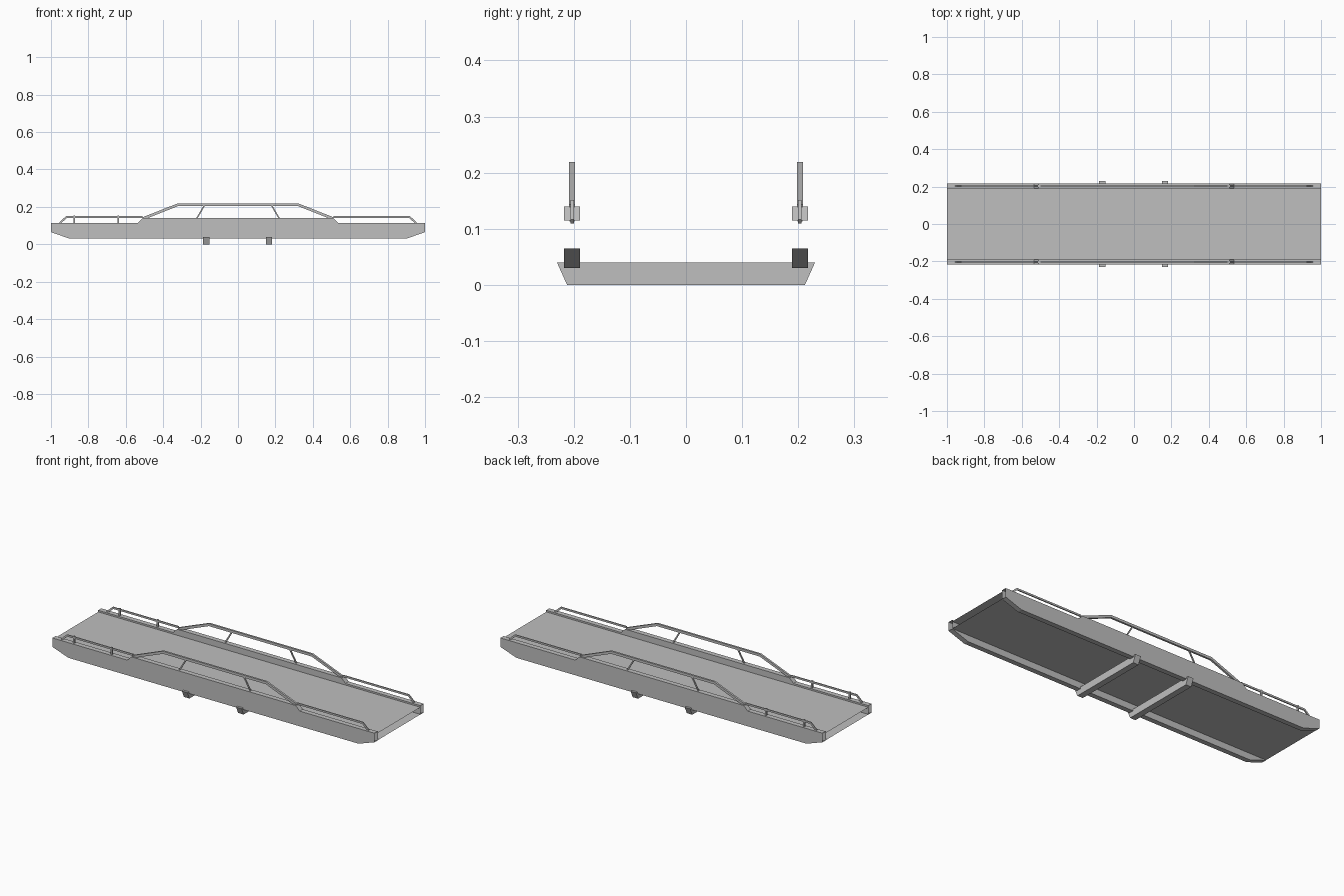
import bpy
import bmesh
from mathutils import Vector

if "Cube" in bpy.data.objects:
    bpy.data.objects.remove(bpy.data.objects["Cube"], do_unlink=True)

steel = bpy.data.materials.new("grey_steel")
steel.use_nodes = True
GREY = (0.52, 0.52, 0.52, 1)
steel.diffuse_color = GREY
steel.node_tree.nodes["Principled BSDF"].inputs["Base Color"].default_value = GREY


def finish(name, bm):
    mesh = bpy.data.meshes.new(name)
    bm.to_mesh(mesh)
    bm.free()
    mesh.materials.append(steel)
    obj = bpy.data.objects.new(name, mesh)
    bpy.context.collection.objects.link(obj)
    return obj


def extrude_side(name, outline, y0, y1, open_ends=False):
    """Extrude an x-z outline along y, optionally leaving the far ends open."""
    bm = bmesh.new()
    face = bm.faces.new([bm.verts.new((x, y0, z)) for x, z in outline])
    new = bmesh.ops.extrude_face_region(bm, geom=[face])["geom"]
    moved = [v for v in new if isinstance(v, bmesh.types.BMVert)]
    bmesh.ops.translate(bm, verts=moved, vec=(0, y1 - y0, 0))
    bmesh.ops.recalc_face_normals(bm, faces=bm.faces)
    if open_ends:
        ends = [f for f in bm.faces if all(abs(v.co.x) > 0.999 for v in f.verts)]
        bmesh.ops.delete(bm, geom=ends, context='FACES')
    return finish(name, bm)


def bar(name, path, thick, y, width):
    """Mitred flat bar along an x-z path, centred at y."""
    pts = [Vector(p) for p in path]
    upper, lower = [], []
    for i, p in enumerate(pts):
        before = (p - pts[i - 1]).normalized() if i else None
        after = (pts[i + 1] - p).normalized() if i < len(pts) - 1 else None
        a, b = before or after, after or before
        na, nb = Vector((-a.y, a.x)), Vector((-b.y, b.x))
        mitre = (na + nb).normalized()
        offset = mitre * (thick / 2 / mitre.dot(na))
        upper.append(p + offset)
        lower.append(p - offset)
    return extrude_side(name, upper + lower[::-1], y - width / 2, y + width / 2)


# Side girders with sloped toes and a raised middle
half = [(0.51, 0.14), (0.535, 0.115), (1, 0.115), (1, 0.065), (0.9, 0.03)]
girder = half + [(-x, z) for x, z in reversed(half)]

for side, s in (("left", 1), ("right", -1)):
    # Named by the side of the roadway
    tag = "back" if s > 0 else "front"
    extrude_side(tag + "_girder", girder, s * 0.189, s * 0.217, open_ends=True)
    y = s * 0.203

    # Raised middle truss rail and its two struts
    bar(tag + "_arch_rail", [(-0.51, 0.137), (-0.32, 0.212), (0.32, 0.212), (0.51, 0.137)],
        0.014, y, 0.011)
    for e in (-1, 1):
        end = "right" if e < 0 else "left"
        bar(f"{tag}_{end}_strut", [(e * 0.22, 0.139), (e * 0.18, 0.207)], 0.007, y, 0.006)
        # Low handrail
        bar(f"{tag}_{end}_handrail",
            [(e * 0.51, 0.146), (e * 0.917, 0.146), (e * 0.953, 0.113)],
            0.010, y, 0.006)

    # Posts on one end only
    for n, x in enumerate((-0.875, -0.64)):
        bar(f"{tag}_post_{n + 1}", [(x, 0.113), (x, 0.154)], 0.009, y, 0.009)

# Deck skins, open at both ends
for name, z, flip in (("deck_top", 0.106, False), ("deck_underside", 0.066, True)):
    bm = bmesh.new()
    corners = [(-1, -0.189), (1, -0.189), (1, 0.189), (-1, 0.189)]
    face = bm.faces.new([bm.verts.new((x, y, z)) for x, y in corners])
    if flip:
        face.normal_flip()
    finish(name, bm)

# Tapered cross beams under the girders
for name, x in (("right_cross_beam", -0.17), ("left_cross_beam", 0.166)):
    bm = bmesh.new()
    bmesh.ops.create_cube(bm, size=1)
    for v in bm.verts:
        top = v.co.z > 0
        reach = 0.23 if top else 0.212
        v.co = (x + v.co.x * 0.034, reach if v.co.y > 0 else -reach, 0.04 if top else 0)
    finish(name, bm)
